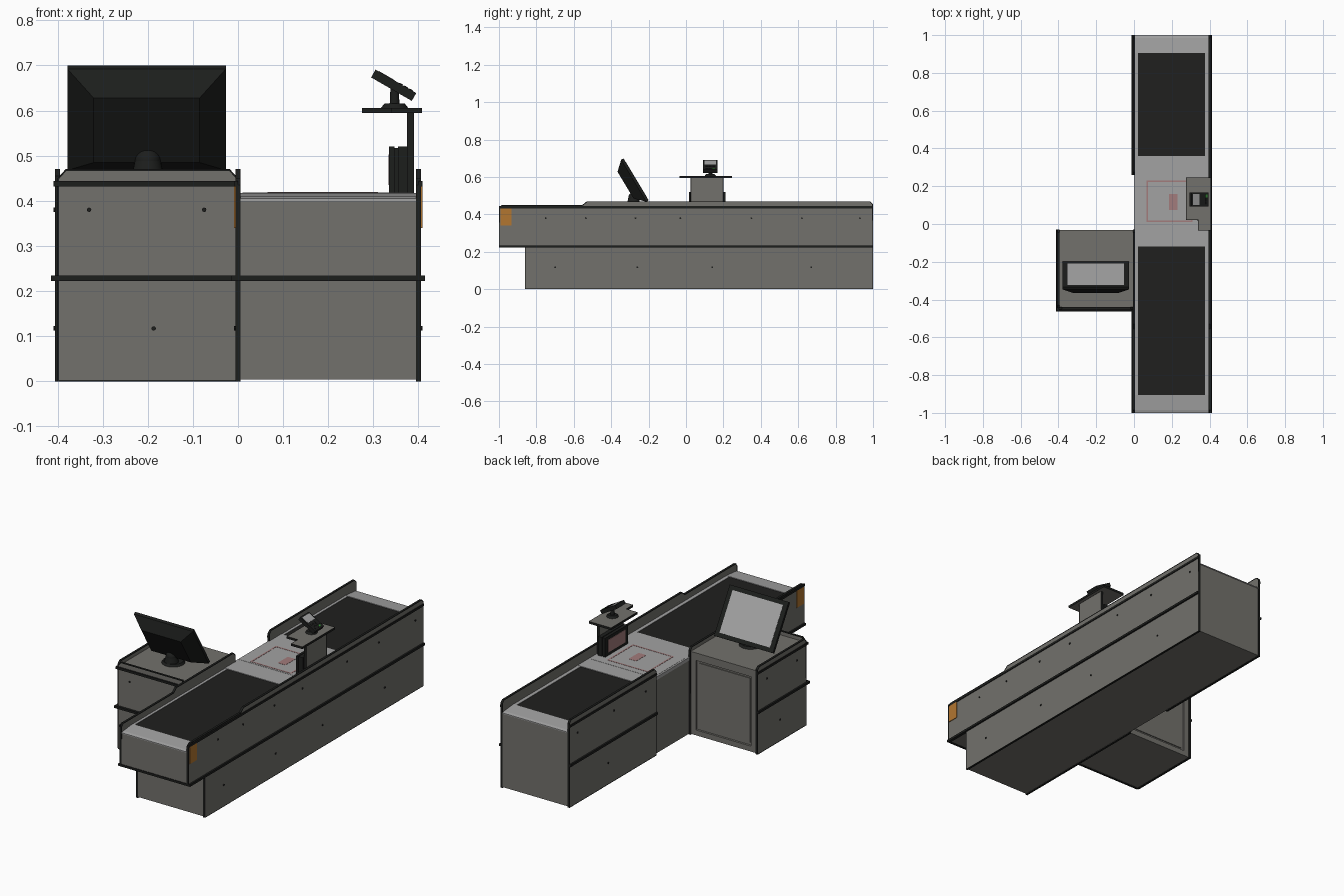
import bpy, bmesh, math
from mathutils import Matrix, Vector

if "Cube" in bpy.data.objects:
    bpy.data.objects.remove(bpy.data.objects["Cube"])


def material(name, r, g, b):
    m = bpy.data.materials.new(name)
    m.diffuse_color = (r, g, b, 1)
    m.use_nodes = True
    m.node_tree.nodes["Principled BSDF"].inputs["Base Color"].default_value = m.diffuse_color
    return m


GREY = material("panel_grey", 0.17, 0.165, 0.15)
DARK = material("dark_trim", 0.012, 0.013, 0.012)
BELT = material("belt_black", 0.014, 0.014, 0.013)
METAL = material("light_metal", 0.36, 0.36, 0.36)
ORANGE = material("orange", 0.45, 0.18, 0.03)
RED = material("faded_red", 0.36, 0.2, 0.2)
SCREEN = material("screen", 0.38, 0.38, 0.38)
GREEN = material("green", 0.05, 0.4, 0.05)


def finish(name, bm, mats, matrix=None):
    bmesh.ops.recalc_face_normals(bm, faces=bm.faces[:])
    me = bpy.data.meshes.new(name)
    bm.to_mesh(me)
    bm.free()
    for m in mats:
        me.materials.append(m)
    ob = bpy.data.objects.new(name, me)
    bpy.context.collection.objects.link(ob)
    if matrix:
        ob.matrix_world = matrix
    return ob


def place(axis, p, t):
    return {"X": (t, p[0], p[1]), "Y": (p[0], t, p[1]), "Z": (p[0], p[1], t)}[axis]


def prism(name, pts, axis, a, b, mat, matrix=None, trim=0):
    """Extrude an outline along an axis; trim leaves a dark edge round grey faces."""
    bm = bmesh.new()
    lo = [bm.verts.new(place(axis, p, a)) for p in pts]
    hi = [bm.verts.new(place(axis, p, b)) for p in pts]
    caps = [bm.faces.new(lo), bm.faces.new(hi)]
    n = len(pts)
    for i in range(n):
        j = (i + 1) % n
        bm.faces.new((lo[i], lo[j], hi[j], hi[i]))
    mats = [mat]
    if trim:
        bmesh.ops.recalc_face_normals(bm, faces=bm.faces[:])
        bmesh.ops.inset_individual(bm, faces=caps, thickness=trim, depth=-0.001)
        for f in caps:
            f.material_index = 1
        mats = [DARK, mat]
    return finish(name, bm, mats, matrix)


def rect(x0, y0, x1, y1):
    return [(x0, y0), (x1, y0), (x1, y1), (x0, y1)]


def box(name, lo, hi, mat, matrix=None):
    return prism(name, rect(lo[0], lo[1], hi[0], hi[1]), "Z", lo[2], hi[2], mat, matrix)


def cone(name, c, r1, r2, h, mat, segs=24, axis="Z"):
    rot = {"Z": Matrix(), "X": Matrix.Rotation(math.pi / 2, 4, "Y"),
           "Y": Matrix.Rotation(math.pi / 2, 4, "X")}[axis]
    bm = bmesh.new()
    bmesh.ops.create_cone(bm, cap_ends=True, segments=segs, radius1=r1, radius2=r2, depth=h)
    ob = finish(name, bm, [mat], Matrix.Translation(c) @ rot)
    bpy.context.view_layer.objects.active = ob
    ob.select_set(True)
    bpy.ops.object.shade_smooth_by_angle(angle=math.radians(40))
    ob.select_set(False)
    return ob


# main counter body with overhanging front end
prism("counter_body", [(-0.857, 0.004), (0.997, 0.004), (0.997, 0.403), (0.91, 0.41),
                       (-0.9, 0.41), (-0.997, 0.403), (-0.997, 0.226), (-0.857, 0.226)],
      "X", 0.003, 0.397, GREY)

# side walls with dark edging
T = 0.006
step = [(-0.53, 0.47), (-0.555, 0.45), (-0.985, 0.45), (-1, 0.435)]
prism("right_upper_wall", [(-1, 0.225), (1, 0.225), (1, 0.455), (0.985, 0.47)] + step,
      "X", 0.4 - T, 0.4 + T, GREY, trim=0.005)
prism("right_lower_wall", rect(-0.86, 0, 1, 0.225), "X", 0.4 - T, 0.4 + T, GREY, trim=0.004)
prism("left_front_upper_wall", [(-1, 0.225), (-0.03, 0.225), (-0.03, 0.455), (-0.045, 0.47)] + step,
      "X", -T, T, GREY, trim=0.005)
prism("left_front_lower_wall", rect(-0.86, 0, -0.03, 0.225), "X", -T, T, GREY, trim=0.004)
prism("left_rear_wall", [(0.26, 0), (1, 0), (1, 0.455), (0.985, 0.47), (0.275, 0.47), (0.26, 0.455)],
      "X", -T, T, GREY, trim=0.005)

# bumper rails
for i, (z, h, out) in enumerate([(0.228, 0.006, 0.014), (0.438, 0.006, 0.009)]):
    box(f"right_bumper_{i}", (0.4, -1, z - h), (0.4 + out, 1, z + h), DARK)
    box(f"left_front_bumper_{i}", (-out, -1, z - h), (0, -0.45, z + h), DARK)
    box(f"left_rear_bumper_{i}", (-out, 0.26, z - h), (0, 1, z + h), DARK)
    box(f"cabinet_front_bumper_{i}", (-0.4 - out, -0.45 - out, z - h), (0, -0.45, z + h), DARK)
    box(f"cabinet_side_bumper_{i}", (-0.4 - out, -0.45, z - h), (-0.4, -0.03, z + h), DARK)
box("front_end_bottom_trim", (0, -1, 0.222), (0.4, -0.99, 0.234), DARK)

# conveyor belts, end caps, side rails
for s, name, inner in [(-1, "front", -0.12), (1, "rear", 0.36)]:
    prism(name + "_end_cap", [(s, 0.4), (s, 0.405), (s * 0.985, 0.409), (s * 0.905, 0.417), (s * 0.905, 0.4)],
          "X", T, 0.4 - T, METAL)
    y0, y1 = sorted((s * 0.905, inner))
    box(name + "_belt", (0.02, y0, 0.4), (0.375, y1, 0.414), BELT)
    for side, (a, b) in {"left": (T, 0.02), "right": (0.375, 0.4 - T)}.items():
        box(f"{name}_{side}_rail", (a, y0, 0.4), (b, y1, 0.416), METAL)

# scanner deck with window frame
box("scanner_deck", (0.0, -0.12, 0.4), (0.394, 0.36, 0.417), METAL)
box("scanner_plate", (0.01, -0.0, 0.41), (0.385, 0.265, 0.418), METAL)
for n, lo, hi in [("front", (0.065, 0.01), (0.31, 0.018)), ("rear", (0.065, 0.222), (0.31, 0.23)),
                  ("left", (0.065, 0.018), (0.073, 0.222)), ("right", (0.302, 0.018), (0.31, 0.222))]:
    box("scan_frame_" + n, (*lo, 0.415), (*hi, 0.419), RED)
box("scan_window", (0.185, 0.075, 0.415), (0.23, 0.16, 0.419), RED)

# vertical scanner tower
box("scanner_tower_face", (0.335, 0.015, 0.415), (0.347, 0.21, 0.52), DARK)
box("scanner_tower_core", (0.345, 0.02, 0.415), (0.36, 0.205, 0.517), DARK)
box("scanner_tower_back", (0.355, 0.015, 0.415), (0.376, 0.21, 0.52), DARK)
box("scanner_tower_window", (0.333, 0.04, 0.435), (0.337, 0.185, 0.503), RED)

# payment shelf on its post
prism("shelf_post", rect(0.025, 0.41, 0.2, 0.596), "X", 0.375, 0.39, GREY, trim=0.002)
prism("payment_shelf", [(0.34, -0.035), (0.408, -0.035), (0.408, 0.245), (0.275, 0.245),
                        (0.275, 0.022), (0.34, 0.022)], "Z", 0.594, 0.606, GREY, trim=0.003)

# card terminal
cone("terminal_foot", (0.347, 0.13, 0.611), 0.03, 0.022, 0.01, DARK)
cone("terminal_neck", (0.347, 0.13, 0.632), 0.011, 0.009, 0.045, DARK, 16)
tm = Matrix.Translation((0.345, 0.13, 0.656)) @ Matrix.Rotation(math.radians(30), 4, "Y")
box("terminal_body", (-0.052, -0.038, -0.01), (0.052, 0.038, 0.01), DARK, tm)
box("terminal_screen", (-0.044, -0.03, 0.009), (-0.004, 0.03, 0.011), SCREEN, tm)
for i in range(3):
    for j in range(3):
        x, y = 0.008 + i * 0.013, -0.025 + j * 0.018
        box(f"terminal_key_{i}{j}", (x, y, 0.009), (x + 0.009, y + 0.014, 0.0115),
            GREEN if (i, j) == (2, 2) else DARK, tm)

# cashier cabinet
box("cabinet_body", (-0.397, -0.445, 0.004), (-0.003, -0.045, 0.446), GREY)
prism("cabinet_front_wall", [(-0.4, 0), (0, 0), (0, 0.45), (-0.018, 0.47), (-0.382, 0.47), (-0.4, 0.45)],
      "Y", -0.452, -0.44, GREY, trim=0.004)
prism("cabinet_left_wall", [(-0.445, 0), (-0.03, 0), (-0.03, 0.455), (-0.045, 0.47),
                            (-0.43, 0.47), (-0.445, 0.455)], "X", -0.4 - T, -0.4 + T, GREY, trim=0.005)
box("cabinet_top", (-0.394, -0.44, 0.436), (-0.006, -0.032, 0.449), GREY)
# door frame and raised door panel facing the cashier
for n, lo, hi in [("left", (-0.394, 0.004), (-0.365, 0.436)), ("right", (-0.035, 0.004), (-0.006, 0.436)),
                  ("bottom", (-0.365, 0.004), (-0.035, 0.033)), ("top", (-0.365, 0.407), (-0.035, 0.436))]:
    prism("door_frame_" + n, rect(*lo, *hi), "Y", -0.05, -0.034, GREY)
prism("cabinet_door", rect(-0.352, 0.046, -0.048, 0.394), "Y", -0.05, -0.04, GREY)

# monitor stand
cone("monitor_foot", (-0.2, -0.265, 0.454), 0.058, 0.05, 0.012, DARK, 32)
cone("monitor_neck", (-0.2, -0.28, 0.473), 0.036, 0.028, 0.035, DARK)
bm = bmesh.new()
bmesh.ops.create_uvsphere(bm, u_segments=24, v_segments=12, radius=0.0285)
for f in bm.faces:
    f.smooth = True
finish("monitor_swivel", bm, [DARK], Matrix.Translation((-0.2, -0.28, 0.489)))

# tilted monitor with tapered back
mm = Matrix.Translation((-0.2025, -0.267, 0.587)) @ Matrix.Rotation(math.radians(31), 4, "X")
W, H = 0.1755, 0.131
bm = bmesh.new()
rings = []
for y, x0, z0, x1, z1 in [(0, -W, -H, W, H), (-0.014, -W, -H, W, H),
                          (-0.064, -W + 0.058, -H + 0.05, W - 0.058, H - 0.045)]:
    rings.append([bm.verts.new((x, y, z)) for x, z in rect(x0, z0, x1, z1)])
bm.faces.new(rings[0])
bm.faces.new(rings[2])
for a, b in zip(rings, rings[1:]):
    for i in range(4):
        j = (i + 1) % 4
        bm.faces.new((a[i], a[j], b[j], b[i]))
finish("monitor_housing", bm, [DARK], mm)
box("monitor_screen", (-W + 0.025, -0.002, -H + 0.022), (W - 0.025, 0.001, H - 0.022), SCREEN, mm)

# orange end markers
box("right_marker", (0.4, -0.992, 0.34), (0.4085, -0.932, 0.432), ORANGE)
box("left_marker", (-0.0085, -0.992, 0.34), (0, -0.932, 0.432), ORANGE)

# screw heads
upper = [-0.75, -0.535, -0.27, -0.03, 0.35, 0.62, 0.93]
lower = [-0.7, -0.26, 0.14, 0.67]
spots = [(y, 0.38) for y in upper] + [(y, 0.117) for y in lower]
for i, (y, z) in enumerate(spots):
    cone(f"right_screw_{i}", (0.406, y, z), 0.005, 0.005, 0.005, DARK, 8, "X")
    if y > 0.3 or y < -0.5:
        cone(f"left_screw_{i}", (-0.006, y, z), 0.005, 0.005, 0.005, DARK, 8, "X")
for i, (x, z) in enumerate([(-0.33, 0.38), (-0.075, 0.38), (-0.187, 0.117)]):
    cone(f"cabinet_front_screw_{i}", (x, -0.452, z), 0.005, 0.005, 0.005, DARK, 8, "Y")
    cone(f"cabinet_side_screw_{i}", (-0.406, x - 0.035, z), 0.005, 0.005, 0.005, DARK, 8, "X")
